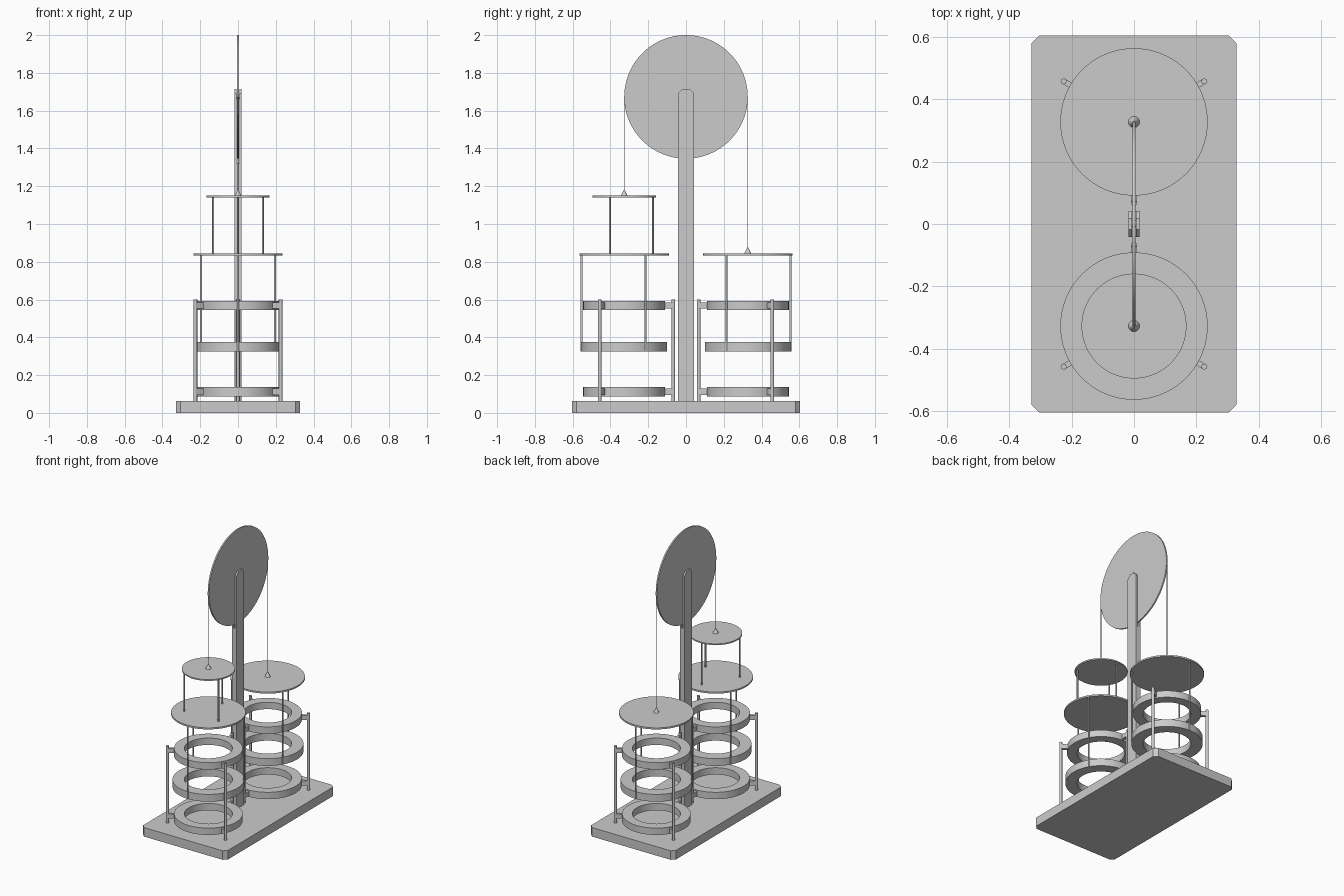
import bpy, bmesh, math
from mathutils import Matrix, Vector

if "Cube" in bpy.data.objects:
    bpy.data.objects.remove(bpy.data.objects["Cube"])

grey = bpy.data.materials.new("plain_grey")
grey.diffuse_color = (0.6, 0.6, 0.6, 1)
grey.use_nodes = True
grey.node_tree.nodes["Principled BSDF"].inputs["Base Color"].default_value = grey.diffuse_color


def finish(name, bm, smooth=False):
    bmesh.ops.recalc_face_normals(bm, faces=bm.faces[:])
    me = bpy.data.meshes.new(name)
    bm.to_mesh(me)
    bm.free()
    me.materials.append(grey)
    ob = bpy.data.objects.new(name, me)
    bpy.context.collection.objects.link(ob)
    if smooth:
        bpy.ops.object.select_all(action='DESELECT')
        ob.select_set(True)
        bpy.context.view_layer.objects.active = ob
        bpy.ops.object.shade_smooth_by_angle(angle=math.radians(35))
    return ob


def prism(name, points, direction, bevel_edges=None, bevel=0.0):
    """Extrude a flat outline; optionally chamfer the edges picked by a rule."""
    bm = bmesh.new()
    face = bm.faces.new([bm.verts.new(p) for p in points])
    ext = bmesh.ops.extrude_face_region(bm, geom=[face], use_keep_orig=True)
    verts = [g for g in ext["geom"] if isinstance(g, bmesh.types.BMVert)]
    bmesh.ops.translate(bm, verts=verts, vec=direction)
    if bevel_edges:
        edges = [e for e in bm.edges if bevel_edges(e.verts[0].co, e.verts[1].co)]
        bmesh.ops.bevel(bm, geom=edges, offset=bevel, segments=1, affect='EDGES')
    return finish(name, bm)


def cylinder(name, x, y, z0, z1, r0, r1=None, segments=16):
    bm = bmesh.new()
    bmesh.ops.create_cone(bm, cap_ends=True, segments=segments, radius1=r0,
                          radius2=r0 if r1 is None else r1, depth=z1 - z0,
                          matrix=Matrix.Translation((x, y, (z0 + z1) / 2)))
    return finish(name, bm, True)


def wheel(name, z, radius, half, segments):
    bm = bmesh.new()
    bmesh.ops.create_cone(bm, cap_ends=True, segments=segments, radius1=radius,
                          radius2=radius, depth=half * 2,
                          matrix=Matrix.Translation((0, 0, z)) @ Matrix.Rotation(math.pi / 2, 4, 'Y'))
    return finish(name, bm, True)


def ring(name, y, z0, z1, inner, outer, n=72):
    bm = bmesh.new()
    section = [(inner, z0), (outer, z0), (outer, z1), (inner, z1)]
    loops = []
    for i in range(n):
        a = 2 * math.pi * i / n
        loops.append([bm.verts.new((r * math.cos(a), y + r * math.sin(a), z)) for r, z in section])
    for i in range(n):
        p, q = loops[i], loops[(i + 1) % n]
        for k in range(4):
            bm.faces.new((p[k], q[k], q[(k + 1) % 4], p[(k + 1) % 4]))
    return finish(name, bm, True)


def bracket(name, y, angle, z0, z1, r0, r1, half):
    d = Vector((math.cos(angle), math.sin(angle), 0))
    s = Vector((-d.y, d.x, 0)) * half
    c = Vector((0, y, z0))
    prism(name, [c + d * r0 - s, c + d * r1 - s, c + d * r1 + s, c + d * r0 + s], (0, 0, z1 - z0))


def triple(start):
    return [math.radians(start + 120 * i) for i in range(3)]


# Base slab with chamfered upright corners
BASE = 0.063
prism("base", [(-.328, -.603, 0), (.328, -.603, 0), (.328, .603, 0), (-.328, .603, 0)],
      (0, 0, BASE), lambda a, b: abs(a.z - b.z) > 0.01, 0.024)

# Slotted central post with chamfered top
TOP, SLOT = 1.716, 1.32
prism("central_post",
      [(-.018, -.042, BASE), (.018, -.042, BASE), (.018, -.042, TOP), (.007, -.042, TOP),
       (.007, -.042, SLOT), (-.007, -.042, SLOT), (-.007, -.042, TOP), (-.018, -.042, TOP)],
      (0, .084, 0),
      lambda a, b: a.z > TOP - .001 and b.z > TOP - .001 and abs(a.y - b.y) < .001, 0.024)

# Pulley wheel and its axle
AXIS, R = 1.673, 0.327
wheel("pulley_wheel", AXIS, R, 0.005, 128)
wheel("pulley_axle", AXIS, 0.012, 0.017, 24)

# Two towers: side -1 is the front one, with the extra top disc
for side, label in ((-1, "front"), (1, "back")):
    cy = side * R
    inward, outward = -90 * side, 90 * side

    # Fixed guide rings on three upright posts
    for level, z in (("lower", 0.088), ("upper", 0.545)):
        ring(f"{label}_{level}_guide_ring", cy, z, z + 0.048, 0.152, 0.217)
        for a in triple(inward):
            bracket(f"{label}_{level}_bracket", cy, a, z + .008, z + .04, 0.205, 0.26, 0.009)
    for a in triple(inward):
        cylinder(f"{label}_guide_post", .26 * math.cos(a), cy + .26 * math.sin(a), BASE, 0.6, 0.0095)

    # Moving ring hung from a disc by three rods
    ring(f"{label}_moving_ring", cy, 0.325, 0.376, 0.152, 0.227)
    for a in triple(outward):
        cylinder(f"{label}_hanger_rod", .226 * math.cos(a), cy + .226 * math.sin(a), 0.325, 0.836, 0.0055)
    cylinder(f"{label}_disc", 0, cy, 0.834, 0.845, 0.236, segments=96)
    top = 0.845

    # Extra smaller disc raised on rods
    if side < 0:
        for a in triple(inward):
            cylinder("front_upper_rod", .152 * math.cos(a), cy + .152 * math.sin(a), 0.84, 1.142, 0.005)
        cylinder("front_upper_disc", 0, cy, 1.141, 1.15, 0.168, segments=80)
        top = 1.15

    # Cone fitting and cord up to the wheel rim
    cylinder(f"{label}_cord_cone", 0, cy, top, top + 0.03, 0.018, 0.003, 24)
    cylinder(f"{label}_cord", 0, cy, top + 0.02, AXIS, 0.0018, segments=8)
